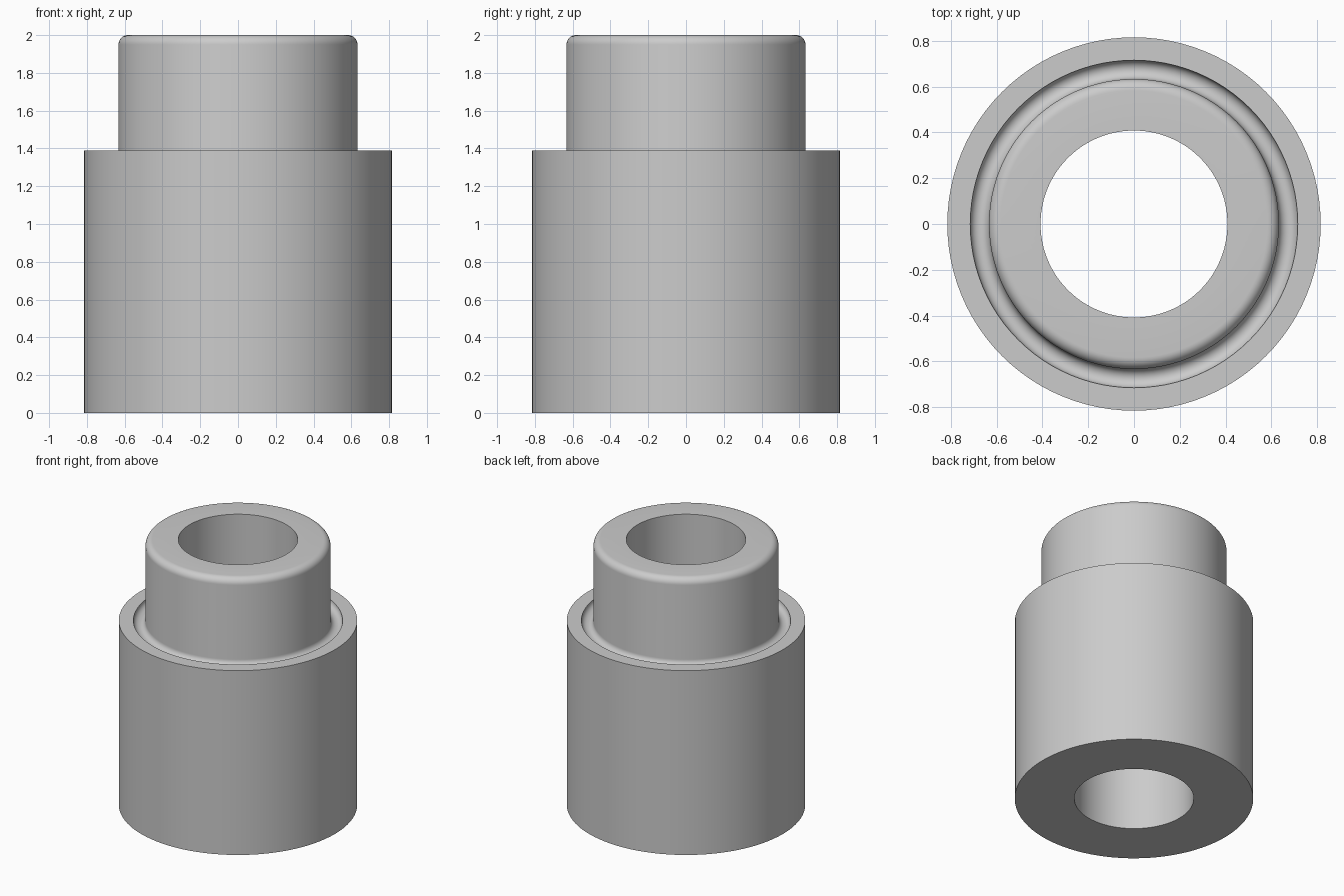
import bpy, bmesh, math
from mathutils import Vector

cube = bpy.data.objects.get("Cube")
if cube:
    bpy.data.objects.remove(cube)

SEGMENTS = 96
BODY_R, NECK_R, BORE_R = 0.815, 0.633, 0.408
LEDGE_Z, TOP_Z = 1.39, 2.0
GROOVE_R, FILLET_R = 0.041, 0.05


def arc(cx, cz, radius, start, end, steps):
    """Points along an arc in the profile plane, angles in degrees."""
    angles = [math.radians(start + (end - start) * i / steps) for i in range(steps + 1)]
    return [(cx + radius * math.cos(a), cz + radius * math.sin(a)) for a in angles]


def lathe(name, profile, material):
    """Revolve a closed profile around z."""
    bm = bmesh.new()
    verts = [bm.verts.new((r, 0, z)) for r, z in profile]
    edges = [bm.edges.new((a, b)) for a, b in zip(verts, verts[1:] + verts[:1])]
    bmesh.ops.spin(bm, geom=verts + edges, cent=(0, 0, 0), axis=Vector((0, 0, 1)),
                   angle=math.tau, steps=SEGMENTS, use_duplicate=False)
    bmesh.ops.remove_doubles(bm, verts=bm.verts, dist=0.0001)
    bmesh.ops.recalc_face_normals(bm, faces=bm.faces)
    mesh = bpy.data.meshes.new(name)
    bm.to_mesh(mesh)
    bm.free()
    mesh.materials.append(material)
    obj = bpy.data.objects.new(name, mesh)
    bpy.context.collection.objects.link(obj)
    bpy.ops.object.select_all(action="DESELECT")
    obj.select_set(True)
    bpy.context.view_layer.objects.active = obj
    bpy.ops.object.shade_smooth_by_angle(angle=math.radians(30))
    return obj


# Plain grey
grey = bpy.data.materials.new("grey")
grey.use_nodes = True
colour = (0.6, 0.6, 0.6, 1)
grey.diffuse_color = colour
grey.node_tree.nodes["Principled BSDF"].inputs["Base Color"].default_value = colour

# Stepped bushing: bore, wide body, round groove around the neck, rounded rim
profile = [(BORE_R, 0), (BODY_R, 0), (BODY_R, LEDGE_Z)]
profile += arc(NECK_R + GROOVE_R, LEDGE_Z, GROOVE_R, 0, -180, 16)
profile += arc(NECK_R - FILLET_R, TOP_Z - FILLET_R, FILLET_R, 0, 90, 8)
profile += [(BORE_R, TOP_Z)]
lathe("stepped_bushing", profile, grey)
